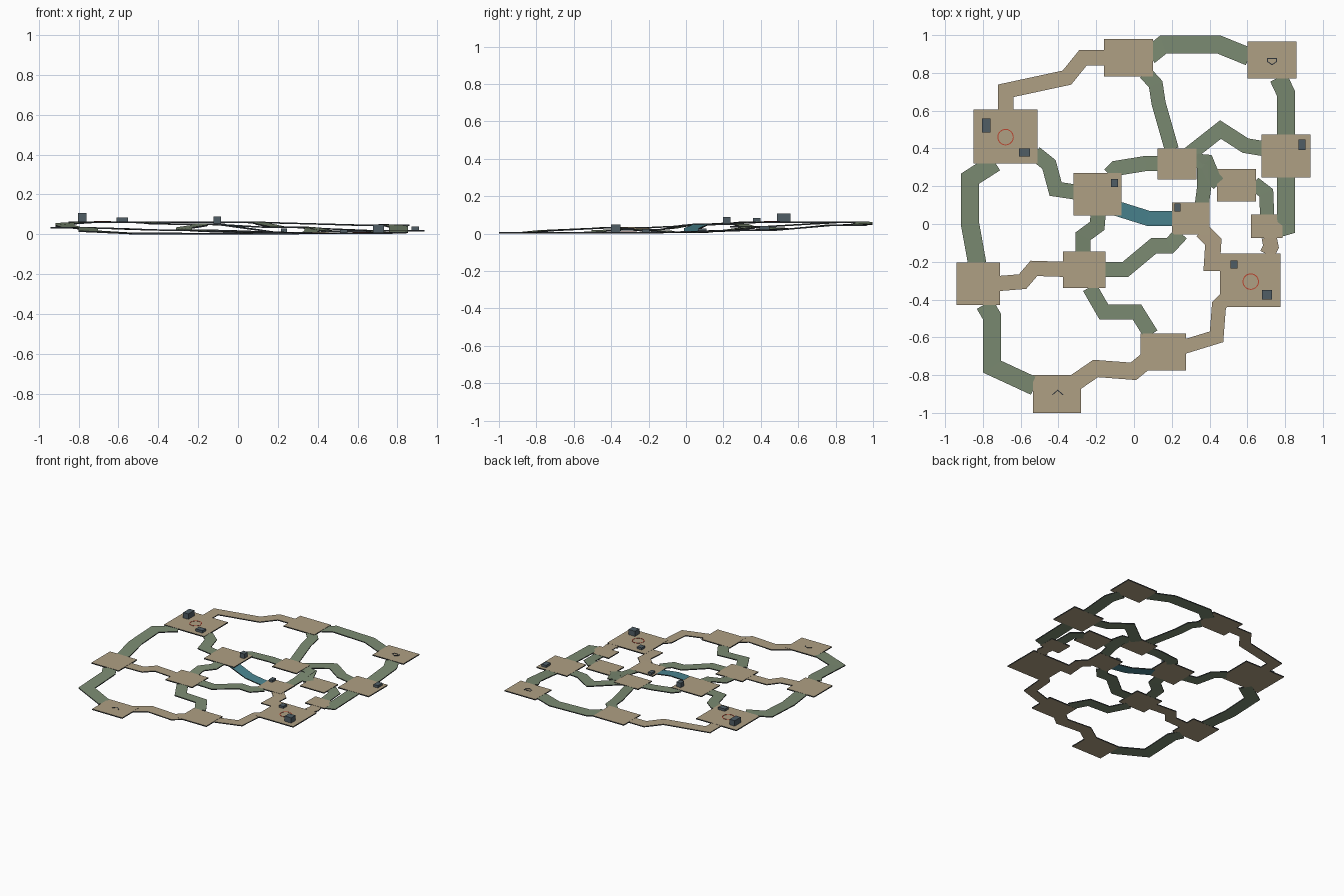
import bpy
import bmesh
import math
from mathutils import Vector

cube = bpy.data.objects.get("Cube")
if cube:
    bpy.data.objects.remove(cube, do_unlink=True)

SLAB = 0.008   # thickness of every floor


def material(name, r, g, b):
    mat = bpy.data.materials.new(name)
    mat.use_nodes = True
    mat.diffuse_color = (r, g, b, 1)
    mat.node_tree.nodes["Principled BSDF"].inputs["Base Color"].default_value = (r, g, b, 1)
    return mat


SAND = material("sand floor", .43, .35, .23)
GREEN = material("green lane", .20, .26, .17)
TEAL = material("teal water", .07, .235, .28)
EDGE = material("dark edge", .03, .036, .042)
SLATE = material("slate crate", .08, .11, .13)
RED = material("red marker", .5, .06, .03)


def finish(name, bm, top, side):
    """Make an object whose upright faces take the side material."""
    bmesh.ops.recalc_face_normals(bm, faces=bm.faces)
    for face in bm.faces:
        face.material_index = 1 if abs(face.normal.z) < .5 else 0
    mesh = bpy.data.meshes.new(name)
    bm.to_mesh(mesh)
    bm.free()
    mesh.materials.append(top)
    mesh.materials.append(side)
    obj = bpy.data.objects.new(name, mesh)
    bpy.context.collection.objects.link(obj)
    return obj


def block(name, x, y, width, depth, bottom, top, mat, side):
    bm = bmesh.new()
    bmesh.ops.create_cube(bm, size=1)
    for v in bm.verts:
        v.co = Vector((x + v.co.x * width, y + v.co.y * depth,
                       (bottom + top) / 2 + v.co.z * (top - bottom)))
    finish(name, bm, mat, side)


def ribbon(name, points, width, z_start, z_end, thick, mat, side, closed=False):
    """Sweep a flat strip along a polyline with mitred corners."""
    pts = [Vector(p) for p in points]
    count = len(pts)
    steps = [0]
    for a, b in zip(pts, pts[1:]):
        steps.append(steps[-1] + (b - a).length)
    bm = bmesh.new()
    rings = []
    for i, p in enumerate(pts):
        before = pts[i - 1] if i or closed else None
        after = pts[(i + 1) % count] if i < count - 1 or closed else None
        d_in = (p - before).normalized() if before else (after - p).normalized()
        d_out = (after - p).normalized() if after else d_in
        tangent = (d_in + d_out).normalized()
        normal = Vector((-tangent.y, tangent.x))
        reach = width / 2 / max(.5, tangent.dot(d_in))
        z = z_start + (z_end - z_start) * steps[i] / steps[-1]
        left, right = p + normal * reach, p - normal * reach
        rings.append([bm.verts.new((q.x, q.y, h)) for q, h in
                      ((left, z), (right, z), (right, z - thick), (left, z - thick))])
    for i in range(count if closed else count - 1):
        a, b = rings[i], rings[(i + 1) % count]
        for k in range(4):
            n = (k + 1) % 4
            bm.faces.new((a[k], a[n], b[n], b[k]))
    if not closed:
        bm.faces.new(rings[0])
        bm.faces.new(rings[-1])
    return finish(name, bm, mat, side)


heights = {}


def platform(name, left, right, front, back, top):
    heights[name] = top
    block(name + "_platform", (left + right) / 2, (front + back) / 2,
          right - left, back - front, top - SLAB, top, SAND, EDGE)


def lane(start, end, mat, width, *points):
    ribbon(f"{start}_to_{end}_lane", points, width, heights[start] - .001,
           heights[end] - .001, SLAB - .001, mat, EDGE)


def crate(name, home, x, y, width, depth, height):
    z = heights[home]
    block(name, x, y, width, depth, z, z + height, SLATE, SLATE)


# Platforms
platform("north", -.16, .1, .78, .98, .065)
platform("north_east", .6, .86, .77, .965, .05)
platform("west_site", -.85, -.51, .32, .605, .065)
platform("east", .675, .935, .245, .475, .022)
platform("upper_middle", .125, .33, .235, .4, .04)
platform("inner_east", .44, .645, .12, .29, .02)
platform("small_east", .62, .785, -.075, .05, .012)
platform("inner_west", -.32, -.065, .045, .27, .055)
platform("centre", .2, .4, -.055, .115, .012)
platform("east_site", .455, .775, -.44, -.155, .009)
platform("lower_middle", -.375, -.15, -.34, -.145, .025)
platform("west", -.94, -.71, -.43, -.205, .036)
platform("south", .035, .275, -.775, -.58, .008)
platform("south_west", -.535, -.28, -1, -.8, .008)

# Broad outer lanes
lane("west_site", "west", GREEN, .097, (-.735, .325), (-.868, .24), (-.868, 0), (-.83, -.21))
lane("west", "south_west", GREEN, .097, (-.79, -.425), (-.752, -.49), (-.752, -.755), (-.525, -.86))
lane("north", "north_east", GREEN, .095, (.08, .89), (.155, .95), (.45, .95), (.61, .885))
lane("north_east", "east", GREEN, .097, (.765, .775), (.805, .69), (.805, .47))
lane("east", "small_east", GREEN, .097, (.805, .25), (.805, -.01), (.77, -.02))

# Sand lanes
lane("west_site", "north", SAND, .082, (-.68, .6), (-.68, .705), (-.355, .775), (-.27, .88), (-.155, .88))
lane("south_west", "south", SAND, .09, (-.32, -.845), (-.203, -.765), (-.003, -.78), (.07, -.72))
lane("south", "east_site", SAND, .075, (.265, -.65), (.437, -.597), (.45, -.43), (.49, -.39))
lane("east_site", "centre", SAND, .085, (.465, -.205), (.413, -.205), (.42, -.095), (.36, -.035))
lane("small_east", "east_site", SAND, .08, (.715, -.07), (.725, -.12), (.705, -.16))
lane("west", "lower_middle", SAND, .08, (-.715, -.315), (-.59, -.305), (-.53, -.235), (-.37, -.24))

# Inner green lanes
lane("north", "upper_middle", GREEN, .075, (.06, .8), (.115, .74), (.13, .64), (.2, .395))
lane("upper_middle", "east", GREEN, .08, (.28, .36), (.458, .5), (.59, .415), (.68, .4))
lane("upper_middle", "inner_east", GREEN, .075, (.325, .335), (.385, .33), (.42, .245), (.45, .21))
lane("upper_middle", "centre", GREEN, .075, (.325, .34), (.37, .32), (.372, .2), (.36, .11))
lane("inner_east", "small_east", GREEN, .075, (.635, .215), (.7, .165), (.705, .045))
lane("inner_west", "upper_middle", GREEN, .08, (-.13, .26), (-.095, .295), (.06, .32), (.13, .32))
lane("west_site", "inner_west", GREEN, .08, (-.525, .375), (-.45, .315), (-.415, .185), (-.315, .17))
lane("inner_west", "lower_middle", GREEN, .08, (-.19, .05), (-.195, -.01), (-.27, -.065), (-.27, -.15))
lane("lower_middle", "centre", GREEN, .08, (-.155, -.24), (-.045, -.24), (.105, -.115), (.19, -.115), (.25, -.05))
lane("lower_middle", "south", GREEN, .08, (-.235, -.335), (-.16, -.465), (.015, -.465), (.09, -.585))

# Water channel
lane("inner_west", "centre", TEAL, .08, (-.1, .085), (.075, .03), (.205, .03))

# Crates
crate("tall_west_crate", "west_site", -.782, .522, .043, .073, .042)
crate("low_west_crate", "west_site", -.58, .378, .057, .042, .018)
crate("inner_crate", "inner_west", -.104, .218, .038, .042, .035)
crate("centre_crate", "centre", .23, .087, .03, .044, .016)
crate("east_crate", "east", .89, .42, .038, .055, .018)
crate("low_site_crate", "east_site", .53, -.215, .038, .042, .016)
crate("tall_site_crate", "east_site", .704, -.375, .055, .052, .04)


# Floor markers
def marker(name, home, points, mat, closed):
    z = heights[home] + .002
    ribbon(name, points, .005, z, z, .002, mat, mat, closed)


for home, x, y in (("west_site", -.68, .46), ("east_site", .618, -.305)):
    turn = [math.tau * i / 32 for i in range(32)]
    marker(home + "_ring", home,
           [(x + .041 * math.cos(a), y + .041 * math.sin(a)) for a in turn], RED, True)
marker("start_chevron", "south_west", [(-.433, -.905), (-.404, -.88), (-.375, -.905)], EDGE, False)
marker("start_shield", "north_east",
       [(.707, .877), (.755, .877), (.755, .86), (.731, .843), (.707, .86)], EDGE, True)
